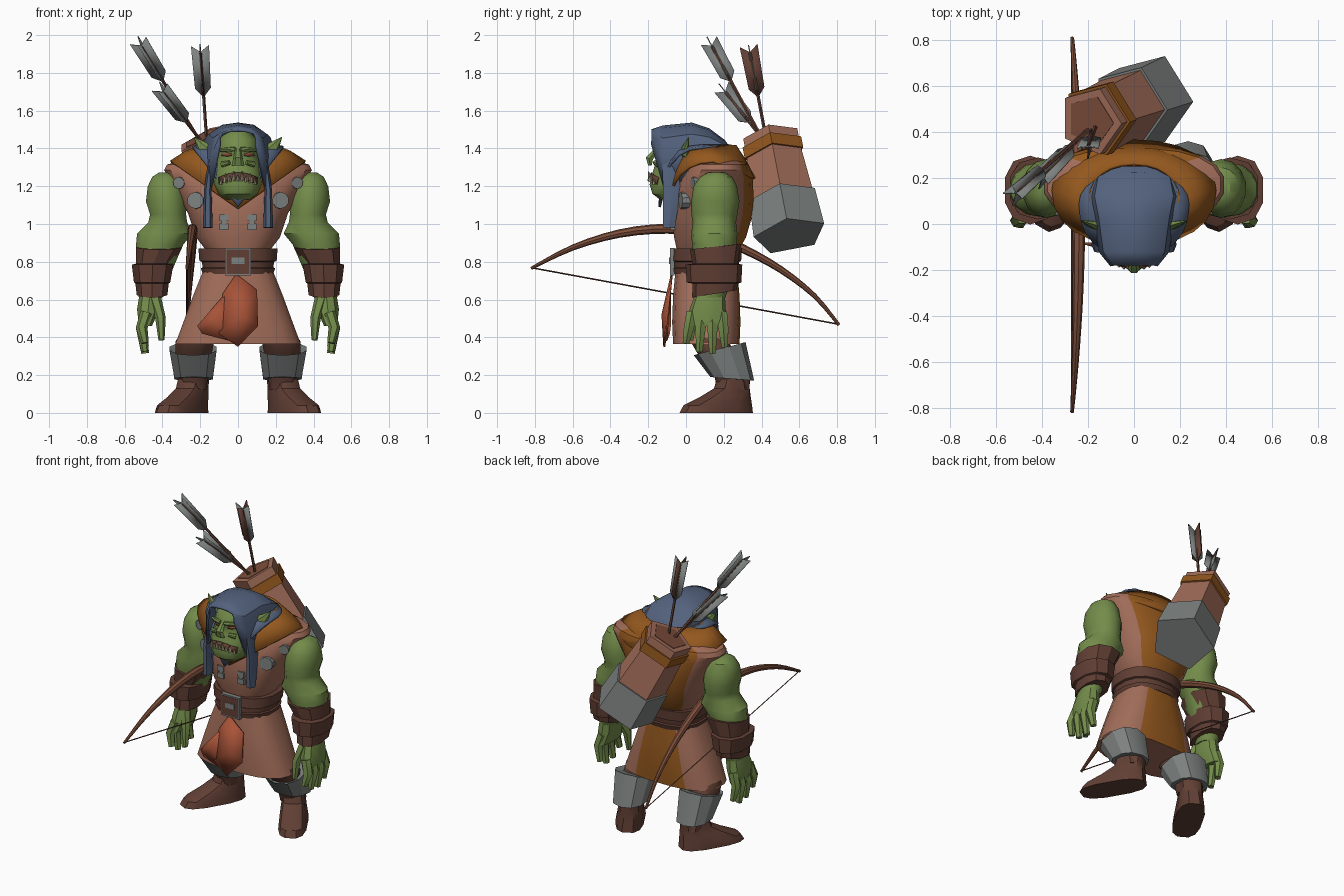
import bpy, bmesh, math
from mathutils import Vector
from mathutils.bvhtree import BVHTree

if "Cube" in bpy.data.objects:
    bpy.data.objects.remove(bpy.data.objects["Cube"])


def lin(c):
    c /= 255
    return c / 12.92 if c < 0.04045 else ((c + 0.055) / 1.055) ** 2.4


MATS = {}
for key, rgb in {"skin_green": (115, 140, 74), "tan_leather": (163, 110, 90), "dark_leather": (97, 63, 52),
                 "ochre_cloth": (148, 88, 30), "blue_cloth": (83, 98, 125), "grey_metal": (125, 130, 128),
                 "red_cloth": (168, 83, 56), "bow_wood": (126, 79, 60), "eye_red": (150, 84, 66),
                 "tooth_bone": (166, 158, 126)}.items():
    MATS[key] = bpy.data.materials.new(key)
    MATS[key].diffuse_color = (*[lin(c) for c in rgb], 1)


def make(name, verts, faces, mats, rule=None, thick=0):
    me = bpy.data.meshes.new(name)
    me.from_pydata([tuple(v) for v in verts], [], faces)
    bm = bmesh.new()
    bm.from_mesh(me)
    bmesh.ops.recalc_face_normals(bm, faces=bm.faces)
    bm.to_mesh(me)
    bm.free()
    for m in [mats] if isinstance(mats, str) else mats:
        me.materials.append(MATS[m])
    if rule:
        for p in me.polygons:
            p.material_index = int(rule(p))
    ob = bpy.data.objects.new(name, me)
    bpy.context.collection.objects.link(ob)
    if thick:
        mod = ob.modifiers.new("thickness", "SOLIDIFY")
        mod.thickness, mod.offset = thick, 0
    return ob


def bridge(rings, caps=True, closed=True):
    n = len(rings[0])
    m = n if closed else n - 1
    faces = [(k * n + i, k * n + (i + 1) % n, (k + 1) * n + (i + 1) % n, (k + 1) * n + i)
             for k in range(len(rings) - 1) for i in range(m)]
    if caps:
        faces += [tuple(range(n)), tuple((len(rings) - 1) * n + i for i in range(n))]
    return [v for r in rings for v in r], faces


def power(c, p):
    return math.copysign(abs(c) ** p, c)


def loft(name, rows, mats, n=12, p=0.85, s=1, rule=None, tilts=None, turn=None):
    """rows of (z, centre x, centre y, radius x, radius y)"""
    rings = []
    for k, (z, cx, cy, rx, ry) in enumerate(rows):
        ring = []
        for i in range(n):
            t = 2 * math.pi * (i + 0.5) / n
            q = math.sin(t)
            x, y = cx + power(math.cos(t), p) * rx, cy + power(q, p) * ry
            if turn:
                a, px, py = turn
                dx, dy = x - px, y - py
                x, y = px + dx * math.cos(a) - dy * math.sin(a), py + dx * math.sin(a) + dy * math.cos(a)
            ring.append((s * x, y, z + (tilts[k] * q if tilts else 0)))
        rings.append(ring)
    return make(name, *bridge(rings), mats, rule)


def span(rows):
    """(z, half width, front y, back y) to loft rows"""
    return [(z, 0, (f + b) / 2, w, (b - f) / 2) for z, w, f, b in rows]


def tube(name, pts, radii, mat, n=6, ref=(1, 0, 0), s=1):
    pts, rings = [Vector(p) for p in pts], []
    for k, p in enumerate(pts):
        d = (pts[min(k + 1, len(pts) - 1)] - pts[max(k - 1, 0)]).normalized()
        u = Vector(ref)
        u = (u - d * u.dot(d)).normalized()
        v = d.cross(u)
        ru, rv = radii[k] if isinstance(radii[k], tuple) else (radii[k], radii[k])
        ring = [p + u * ru * math.cos(2 * math.pi * i / n) + v * rv * math.sin(2 * math.pi * i / n) for i in range(n)]
        rings.append([(s * q.x, q.y, q.z) for q in ring])
    return make(name, *bridge(rings), mat)


def box(name, c, h, mat):
    x, y, z = h
    rings = [[(c[0] + a * x, c[1] + b * y, c[2] + k * z) for a, b in ((-1, -1), (1, -1), (1, 1), (-1, 1))] for k in (-1, 1)]
    return make(name, *bridge(rings), mat)


def surface(ob):
    tree = BVHTree.FromPolygons([v.co.copy() for v in ob.data.vertices], [tuple(p.vertices) for p in ob.data.polygons])

    def hit(x, z):
        loc, nor, _, _ = tree.ray_cast(Vector((x, -2, z)), Vector((0, 1, 0)))
        return (loc, nor if nor.y < 0 else -nor) if loc else (Vector((x, -0.1, z)), Vector((0, -1, 0)))
    return hit


def strip(name, hit, cols, mat):
    rings = [[hit(x, z)[0] + Vector((0, -0.006, 0)) for z in zs] for x, *zs in cols]
    return make(name, *bridge(rings, False, False), mat, thick=0.006)


# Tunic, skirt and belt, with an ochre panel down the back
tunic = loft("tunic", span([(0.86, .17, -.05, .28), (0.93, .225, -.065, .32), (1.05, .265, -.08, .355),
                            (1.15, .315, -.065, .36), (1.24, .365, -.035, .355), (1.285, .395, 0, .34), (1.315, .38, .015, .33),
                            (1.36, .2, .06, .27)]), ["tan_leather", "ochre_cloth"], 20,
             rule=lambda p: p.center.y > .2 and 2 <= p.index % 20 <= 6 and abs(p.center.x) < .27)
loft("skirt", span([(0.365, .335, -.07, .285), (0.48, .292, -.075, .29), (0.62, .24, -.07, .285), (0.78, .175, -.055, .27)]),
     ["tan_leather", "ochre_cloth"], 20, .75, rule=lambda p: p.center.y > .2 and 3 <= p.index % 20 <= 5)
loft("belt", span([(.735, .19, -.07, .28), (.765, .2, -.075, .29), (.77, .19, -.066, .28), (.80, .195, -.066, .285),
                   (.805, .208, -.075, .295), (.87, .213, -.07, .3)]), "dark_leather", 16)
box("buckle_frame", (0, -.072, .80), (.068, .012, .072), "grey_metal")
box("buckle_inset", (0, -.08, .80), (.06, .006, .064), "dark_leather")
box("buckle_tongue", (0, -.083, .805), (.034, .006, .017), "grey_metal")

# Red loincloth made of two folded fans
for name, pts in {"loincloth_main": [(.02, -.125, .52), (-.01, -.075, .735), (.1, -.085, .65), (.105, -.105, .46), (0, -.115, .35),
                                     (-.1, -.105, .42), (-.08, -.085, .63)],
                  "loincloth_fold": [(-.12, -.11, .5), (-.06, -.085, .64), (-.215, -.085, .46), (-.19, -.09, .42), (-.04, -.105, .38)]}.items():
    k = len(pts) - 1
    make(name, pts, [(0, i + 1, (i + 1) % k + 1) for i in range(k)], "red_cloth", thick=.01)


# Mantle and neck scarf: sloping rings with a V at the front
def collar(name, outer, inner, mat, bump=0.0):
    def ring(hx, cy, front, back, z0, slope, drop):
        out = []
        for i in range(24):
            t = 2 * math.pi * i / 24
            c, q = power(math.cos(t), .9), power(math.sin(t), .9)
            z = z0 + slope * abs(c) if q < 0 else z0 + slope - drop * q
            out.append((hx * c, cy + q * (front if q < 0 else back), z))
        return out
    a, b = ring(*outer), ring(*inner)
    mid = [tuple((u + v) / 2 + (bump if k == 2 else 0) for k, (u, v) in enumerate(zip(p, q))) for p, q in zip(a, b)]
    make(name, *bridge([a, mid, b], False), mat, thick=.014)


collar("mantle", (.355, .145, .235, .217, 1.08, .25, .09), (.19, .11, .15, .15, 1.29, .125, 0), "ochre_cloth", .01)
collar("scarf", (.24, .085, .225, .14, 1.09, .315, -.01), (.13, .05, .15, .15, 1.24, .16, 0), "blue_cloth", .01)

# Head with heavy jaw
head = loft("head", span([(1.13, .065, -.14, .02), (1.16, .105, -.18, .06), (1.21, .128, -.195, .1), (1.27, .132, -.18, .14),
                          (1.32, .124, -.165, .15), (1.36, .115, -.155, .15), (1.39, .115, -.165, .15), (1.45, .1, -.145, .14),
                          (1.49, .06, -.1, .1)]), "skin_green", 16)
loft("neck", [(1.1, 0, .05, .1, .1), (1.3, 0, .03, .1, .1)], "skin_green")
face = surface(head)
tube("nose", [(0, -.155, 1.395), (0, -.195, 1.345), (0, -.19, 1.31)], [(.014, .012), (.026, .022), (.034, .012)], "skin_green")
strip("mouth", face, [(x, 1.235 - 2.5 * x * x, 1.272 - 2.5 * x * x) for x in (-.1, -.075, -.05, -.025, 0, .025, .05, .075, .1)],
      "dark_leather")
for i in range(-4, 5):
    x = i * .022
    loc = face(x, 1.245 - 2.5 * x * x)[0]
    h = .05 if abs(i) in (1, 3) else .03
    tube("tooth", [loc + Vector((0, -.008, -.016)), loc + Vector((0, -.014, h - .016))], [.011, .003], "tooth_bone", 4)

# Hood shell: arches running front to back
PROFILE = [(1, 0), (1.03, .45), (.9, .8), (.5, .96), (0, 1), (-.5, .96), (-.9, .8), (-1.03, .45), (-1, 0)]
ARCHES = [(-.18, .095, 1.495, 1.42), (-.12, .142, 1.515, 1.2), (.03, .165, 1.53, 1.24), (.12, .185, 1.50, 1.28),
          (.2, .17, 1.44, 1.32), (.245, .12, 1.38, 1.34)]
verts, faces = bridge([[(a * w, y, lo + b * (hi - lo)) for a, b in PROFILE] for y, w, hi, lo in ARCHES], False, False)
make("hood", verts, faces + [tuple(range(45, 54))], "blue_cloth", thick=.014)

body = surface(tunic)
for s, side in ((1, "left"), (-1, "right")):
    # Face details and hood tails
    strip(side + "_eye", face, [(s * .032, 1.362, 1.37), (s * .055, 1.358, 1.378), (s * .085, 1.362, 1.372)], "eye_red")
    tube(side + "_brow", [(.015, -.165, 1.394), (.055, -.16, 1.396), (.092, -.135, 1.39)], [.013, .014, .01], "skin_green", s=s)
    tube(side + "_cheek", [(.045, -.165, 1.325), (.085, -.145, 1.315)], [.012, .016], "skin_green", 8, s=s)
    tube(side + "_ear", [(.11, -.01, 1.36), (.175, -.005, 1.385), (.232, .015, 1.46)], [(.035, .02), (.045, .02), (.002, .002)],
         "skin_green", 6, (0, 0, 1), s)
    tube(side + "_hood_tail", [(.125, -.1, 1.44), (.142, -.085, 1.32), (.16, -.075, 1.18), (.16, -.09, .98)],
         [(.014, .03), (.018, .045), (.02, .055), (.026, .036)], "blue_cloth", s=s)
    # Round studs and clasps set on the chest
    for x, z, r in ((.31, 1.218, .034), (.223, 1.125, .048)):
        loc, nor = body(s * x, z)
        nor = (nor + Vector((0, -1, 0))).normalized()
        tube(side + "_stud", [loc - nor * .03, loc + nor * .014], [r, r * .92], "grey_metal", 10, (0, 0, 1))
    loc = body(s * .075, 1.01)[0]
    for dz in (-.024, .024):
        box(side + "_clasp", loc + Vector((0, 0, dz)), (.024, .014, .017), "grey_metal")
    box(side + "_clasp_bar", loc, (.013, .01, .032), "grey_metal")
    # Arm, bracer and hand
    loft(side + "_arm", [(1.272, .385, .16, .035, .045), (1.25, .385, .16, .07, .085), (1.2, .382, .155, .098, .115),
                         (1.12, .38, .155, .11, .128), (1.05, .37, .15, .098, .122), (1.01, .372, .15, .105, .115),
                         (.95, .388, .15, .15, .122), (.89, .415, .15, .128, .118),
                         (.70, .455, .15, .085, .09), (.6, .465, .13, .06, .075)], "skin_green", 14, 1, s=s)
    loft(side + "_bracer", [(.88, .418, .155, .128, .135), (.79, .445, .155, .1, .12), (.785, .452, .148, .115, .15),
                            (.69, .455, .148, .1, .145), (.685, .455, .155, .092, .12), (.63, .455, .15, .085, .118)],
         "dark_leather", 10, s=s, tilts=[.015, 0, 0, 0, 0, .02])
    loft(side + "_palm", [(.65, .465, .13, .055, .075), (.55, .475, .115, .062, .095), (.46, .49, .11, .036, .11)], "skin_green", 10, s=s)
    for y0, y1, z1 in ((.03, 0, .37), (.085, .07, .325), (.14, .14, .315), (.19, .205, .35)):
        tube(side + "_finger", [(.485, y0, .53), (.51, (y0 + y1) / 2, .45), (.492, y1, z1)], [.032, .031, .02], "skin_green", s=s)
    tube(side + "_thumb", [(.44, .07, .6), (.41, .035, .5), (.405, .025, .385)], [.035, .028, .016], "skin_green", s=s)
    # Leg, metal knee cuff and boot
    loft(side + "_leg", [(.47, .19, .11, .09, .1), (.38, .228, .125, .105, .105), (.32, .235, .155, .1, .1),
                         (.22, .235, .23, .08, .088), (.12, .235, .25, .07, .085)], "dark_leather", s=s)
    loft(side + "_cuff", [(.18, .235, .245, .106, .116), (.34, .238, .178, .13, .137), (.33, .238, .178, .112, .119)],
         "grey_metal", 10, s=s, tilts=[-.01, .035, .035])
    loft(side + "_boot", [(0, .245, .14, .088, .21), (.04, .245, .15, .085, .195), (.085, .24, .2, .078, .14),
                          (.13, .238, .24, .072, .095), (.18, .235, .25, .07, .088)], "dark_leather", 12, .7, s,
         turn=(math.radians(30), .235, .25))

# Five-sided quiver slung across the back
base, top = Vector((.08, .55, .94)), Vector((-.19, .45, 1.458))
for name, a, b, ra, rb, mat in (("quiver_base", 0, .37, .2, .186, "grey_metal"), ("quiver_body", .35, .82, .174, .153, "tan_leather"),
                                ("quiver_band", .80, .91, .166, .166, "ochre_cloth"), ("quiver_rim", .9, 1, .153, .153, "tan_leather"),
                                ("quiver_mouth", .99, 1.006, .115, .115, "bow_wood")):
    tube(name, [base.lerp(top, a), base.lerp(top, b)], [ra, rb], mat, 5)

# Arrows with crossed notched vanes
for end, low, side_mat in (((-.52, .13, 1.955), (-.19, .42, 1.42), "grey_metal"), ((-.2, .335, 1.925), (-.165, .43, 1.42), "dark_leather"),
                           ((-.405, .2, 1.71), (-.18, .43, 1.42), "grey_metal")):
    end, low = Vector(end), Vector(low)
    d = (end - low).normalized()
    tube("arrow_shaft", [low, end - d * .02], [.009, .009], "dark_leather", 5)
    u = (Vector((1, 0, 0)) - d * d.x).normalized()
    for w, mat in ((u, "grey_metal"), (d.cross(u), side_mat)):
        pts = [end - d * .26, end - d * .21 + w * .042, end + d * .02 + w * .048, end - d * .015,
               end + d * .02 - w * .048, end - d * .21 - w * .042]
        make("arrow_vane", pts, [(0, 1, 2, 3), (0, 3, 4, 5)], mat, thick=.006)

# Bow worn through the belt, with its string: a smoothed curve of limb points
LIMB = [(-.82, .765), (-.6, .875), (-.35, .95), (-.1, .975), (.1, .95), (.3, .87), (.5, .76), (.68, .62), (.81, .465)]
path = []
for k in range(len(LIMB) - 1):
    p0, p1, p2, p3 = (Vector(LIMB[min(max(j, 0), len(LIMB) - 1)]) for j in range(k - 1, k + 3))
    for t in (0, 1 / 3, 2 / 3):
        path.append(p1 + (p2 - p0) * t / 2 + (2 * p0 - 5 * p1 + 4 * p2 - p3) * t * t / 2 + (3 * p1 - p0 - 3 * p2 + p3) * t ** 3 / 2)
path.append(Vector(LIMB[-1]))
tube("bow", [(-.24 - .03 * (q.x / .82) ** 2, q.x, q.y) for q in path], [.027 - .019 * abs(q.x / .82) ** 1.6 for q in path], "bow_wood", 8)
tube("bow_string", [(-.27, -.81, .767), (-.27, .805, .47)], [.004, .004], "dark_leather", 4)

bpy.ops.object.select_all(action="SELECT")
bpy.context.view_layer.objects.active = tunic
bpy.ops.object.shade_smooth_by_angle(angle=math.radians(32))

for m in bpy.data.materials:
    if m.users and not m.is_grease_pencil:
        m.use_nodes = True
        m.node_tree.nodes["Principled BSDF"].inputs["Base Color"].default_value = m.diffuse_color
